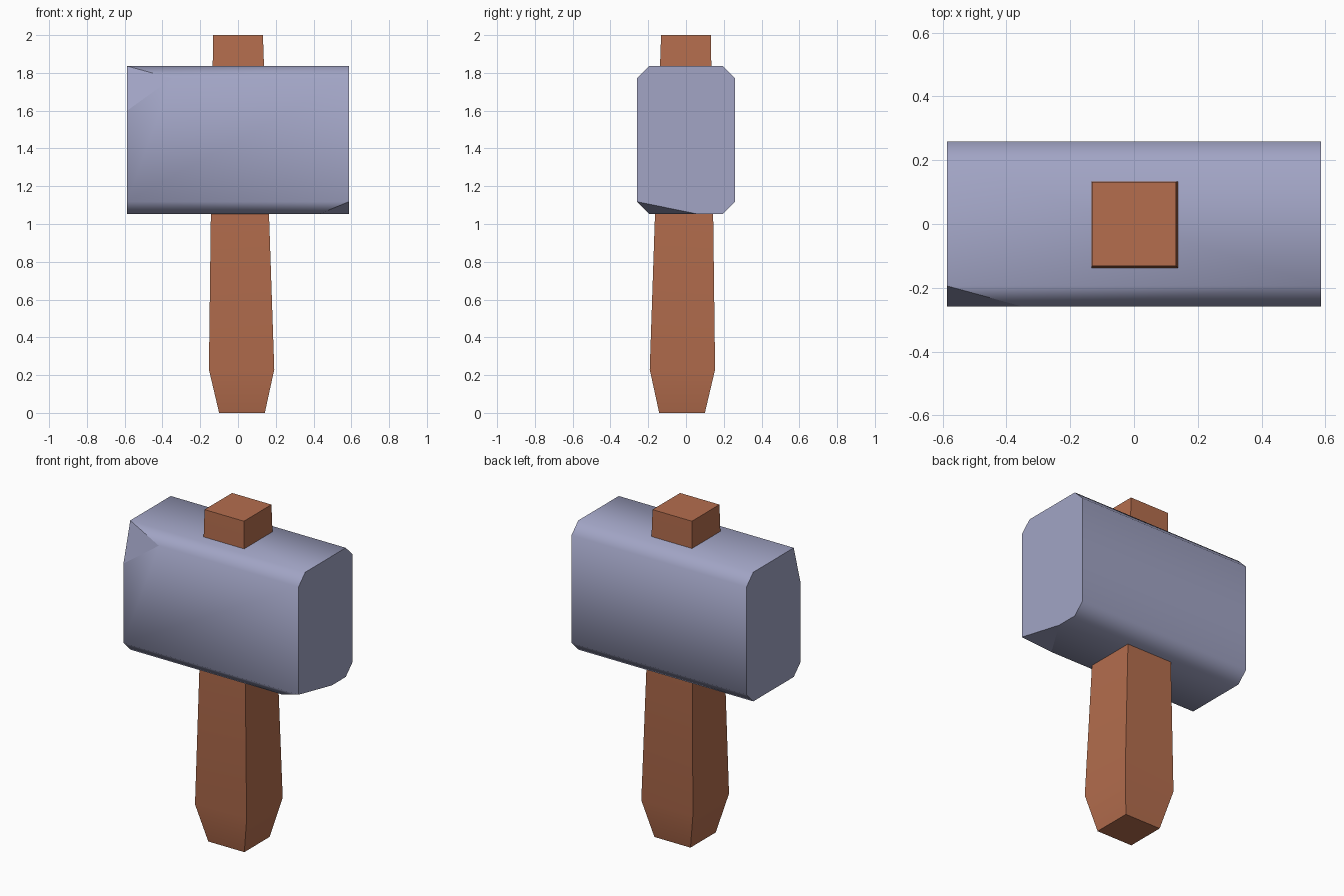
import bpy
import bmesh
import math
from mathutils import Vector

if "Cube" in bpy.data.objects:
    bpy.data.objects.remove(bpy.data.objects["Cube"])


def material(name, rgb):
    m = bpy.data.materials.new(name)
    m.diffuse_color = (*rgb, 1)
    m.use_nodes = True
    m.node_tree.nodes["Principled BSDF"].inputs["Base Color"].default_value = m.diffuse_color
    return m


def finish(bm, name, mat, angle):
    bmesh.ops.recalc_face_normals(bm, faces=bm.faces)
    mesh = bpy.data.meshes.new(name)
    bm.to_mesh(mesh)
    bm.free()
    mesh.materials.append(mat)
    obj = bpy.data.objects.new(name, mesh)
    bpy.context.collection.objects.link(obj)
    bpy.ops.object.select_all(action='DESELECT')
    obj.select_set(True)
    bpy.context.view_layer.objects.active = obj
    bpy.ops.object.shade_smooth_by_angle(angle=math.radians(angle))
    return obj


def loft(bm, rings):
    loops = [[bm.verts.new(p) for p in r] for r in rings]
    n = len(loops[0])
    for a, b in zip(loops, loops[1:]):
        for i in range(n):
            bm.faces.new((a[i], a[(i + 1) % n], b[(i + 1) % n], b[i]))
    bm.faces.new(loops[0])
    bm.faces.new(loops[-1])


def chip(bm, a, b, c):
    """Slice off the corner outside the plane through three points."""
    a, b, c = Vector(a), Vector(b), Vector(c)
    n = (b - a).cross(c - a).normalized()
    if n.dot(Vector((0, 0, 1.44)) - a) > 0:
        n = -n
    geom = bm.verts[:] + bm.edges[:] + bm.faces[:]
    bmesh.ops.bisect_plane(bm, geom=geom, dist=1e-4, plane_co=a, plane_no=n, clear_outer=True)
    bmesh.ops.holes_fill(bm, edges=[e for e in bm.edges if e.is_boundary])


steel = material("blue grey metal", (0.36, 0.375, 0.56))
wood = material("red brown wood", (0.46, 0.155, 0.076))

# Head: chamfered block along x
L, W, Z0, Z1, C = 0.587, 0.259, 1.053, 1.836, 0.065
half = [(W, Z0 + C), (W, Z1 - C), (W - C, Z1)]
profile = [(W - C, Z0)] + half + [(C - W, Z1), (-W, Z1 - C), (-W, Z0 + C), (C - W, Z0)]
bm = bmesh.new()
loft(bm, [[(x, y, z) for y, z in profile] for x in (-L, L)])
# Two chipped corners
chip(bm, (-L, C - W, Z1), (-L, -W, 1.60), (-0.35, -W, Z1 - C))
chip(bm, (L, -W, Z0 + C), (L, 0.06, Z0), (0.43, C - W, Z0))
head = finish(bm, "hammer_head", steel, 50)
# Chips stay flat
for f in head.data.polygons:
    if len(f.vertices) == 3:
        f.use_smooth = False

# Handle: square tapered shaft, slightly off-centre at the grip
bm = bmesh.new()
rings = []
for z, r, off in ((0, 0.121, 0.021), (0.23, 0.173, 0.019), (2, 0.132, 0)):
    rings.append([(off + sx * r, -off + sy * r, z)
                  for sx, sy in ((-1, -1), (1, -1), (1, 1), (-1, 1))])
loft(bm, rings)
finish(bm, "handle", wood, 30)
